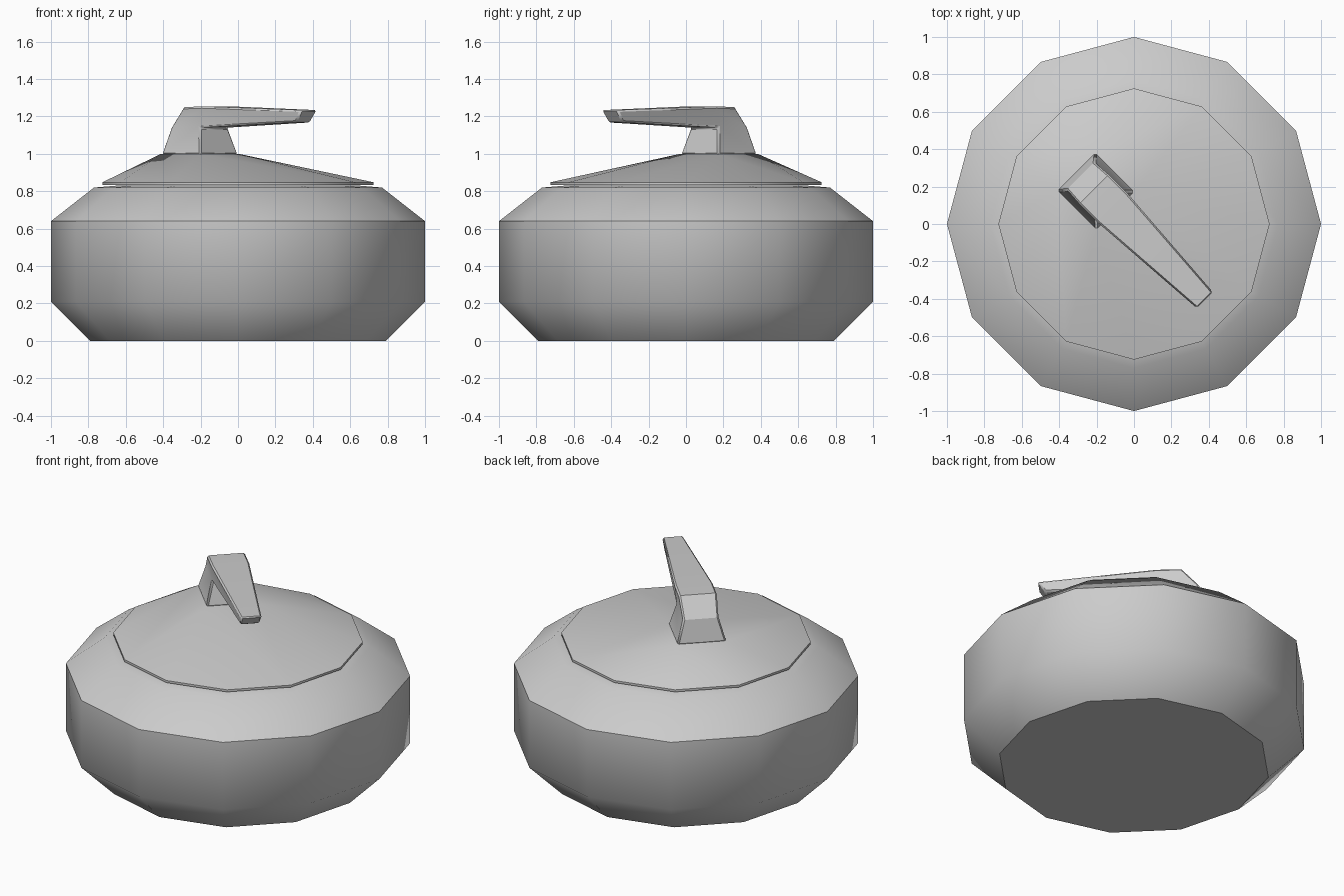
import bpy, bmesh, math
from mathutils import Vector

if "Cube" in bpy.data.objects:
    bpy.data.objects.remove(bpy.data.objects["Cube"])

SIDES = 12


def make_object(name, verts, faces, angle):
    mesh = bpy.data.meshes.new(name)
    mesh.from_pydata(verts, [], faces)
    bm = bmesh.new()
    bm.from_mesh(mesh)
    bmesh.ops.recalc_face_normals(bm, faces=bm.faces)
    bm.to_mesh(mesh)
    bm.free()
    ob = bpy.data.objects.new(name, mesh)
    bpy.context.collection.objects.link(ob)
    bpy.ops.object.select_all(action='DESELECT')
    ob.select_set(True)
    bpy.context.view_layer.objects.active = ob
    bpy.ops.object.shade_smooth_by_angle(angle=math.radians(angle))
    return ob


def ring(r, z):
    return [(r * math.cos(math.tau * i / SIDES), r * math.sin(math.tau * i / SIDES), z)
            for i in range(SIDES)]


def ring_faces(count):
    return [(k * SIDES + i, k * SIDES + (i + 1) % SIDES,
             (k + 1) * SIDES + (i + 1) % SIDES, (k + 1) * SIDES + i)
            for k in range(count - 1) for i in range(SIDES)]


def handle_point(d, p, z):
    # d runs along the handle, p across it; the handle lies diagonally
    s = math.sqrt(0.5)
    return (s * (d + p), s * (p - d), z)


# stone body: a twelve-sided turned shape
profile = [(0.79, 0), (1, 0.21), (1, 0.64), (0.77, 0.82), (0.65, 0.83)]
verts = [v for r, z in profile for v in ring(r, z)]
n = len(verts)
faces = ring_faces(len(profile)) + [tuple(range(SIDES)), tuple(range(n - SIDES, n))]
make_object("stone_body", verts, faces, 45)

# cap: thin rim sloping up to the square foot of the handle
MID = -0.02
verts = ring(0.725, 0.834) + ring(0.725, 0.848)
verts += [handle_point(-0.12, MID + 0.145, 1), handle_point(-0.417, MID + 0.145, 1),
          handle_point(-0.417, MID - 0.145, 1), handle_point(-0.12, MID - 0.145, 1)]
faces = ring_faces(2) + [tuple(range(SIDES)), (24, 25, 26, 27)]
for c in range(4):
    a, b = 24 + c, 24 + (c + 1) % 4
    o = [12 + (3 * c + j) % SIDES for j in range(4)]
    faces += [(a, o[0], o[1]), (a, o[1], o[2], b), (b, o[2], o[3])]
make_object("cap", verts, faces, 40)

# handle: side outline (along, height, half width), mirrored across its centre
outline = [(-0.417, 0.995, 0.145), (-0.385, 1.14, 0.105), (-0.283, 1.25, 0.112),
           (-0.14, 1.254, 0.112), (0.56, 1.234, 0.062), (0.515, 1.168, 0.055),
           (-0.16, 1.14, 0.105), (-0.12, 0.995, 0.145)]
m = len(outline)
verts = [handle_point(d, MID + side * w, z) for side in (-1, 1) for d, z, w in outline]
panels = [(0, 1, 6, 7), (1, 2, 3, 6), (3, 4, 5, 6)]
faces = panels + [tuple(i + m for i in f) for f in panels]
faces += [(i, (i + 1) % m, (i + 1) % m + m, i + m) for i in range(m)]
handle = make_object("handle", verts, faces, 25)
bevel = handle.modifiers.new("edge_bevel", 'BEVEL')
bevel.width = 0.01
bevel.segments = 1
bevel.limit_method = 'ANGLE'
bevel.angle_limit = math.radians(50)
